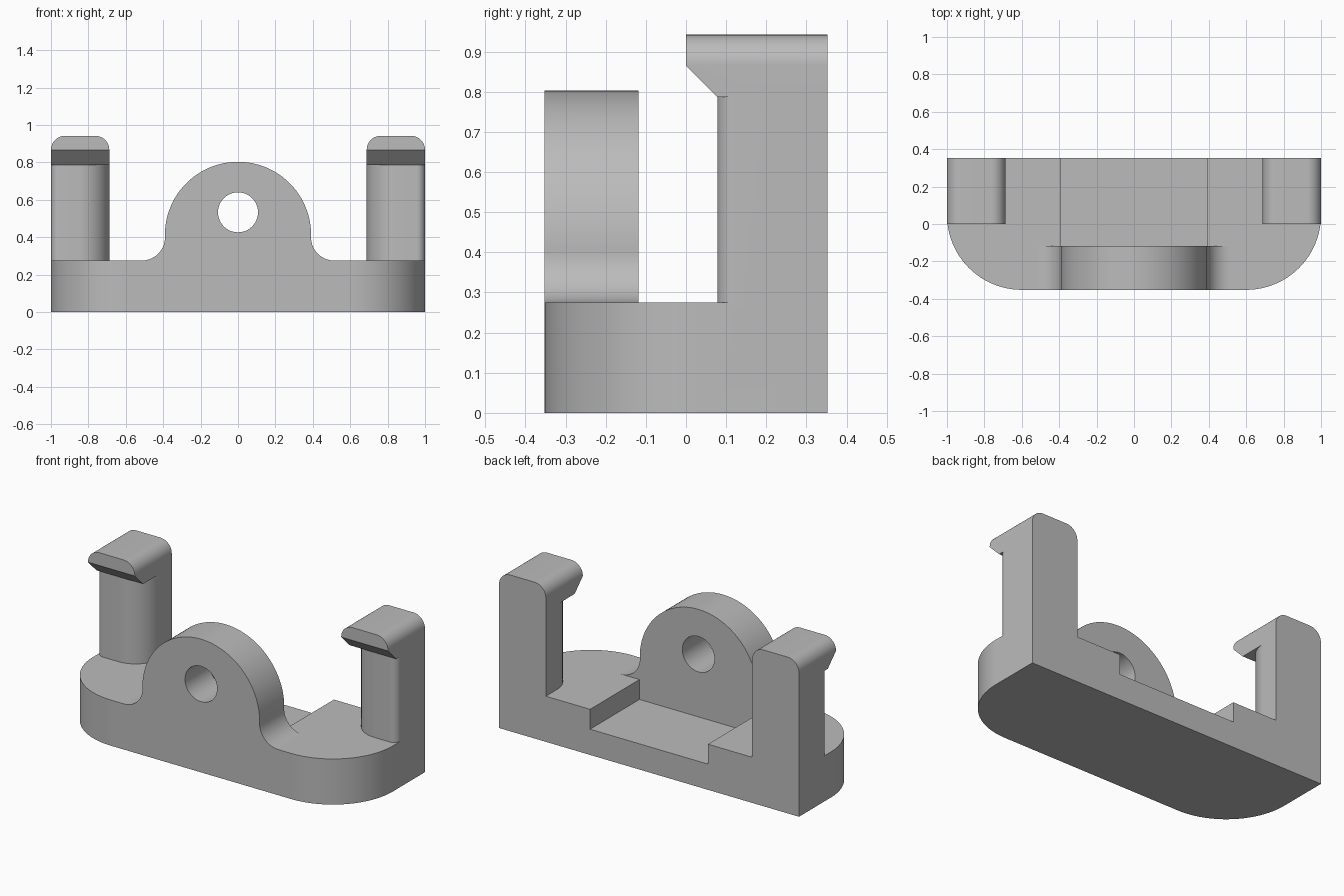
import bpy, bmesh, math

if "Cube" in bpy.data.objects:
    bpy.data.objects.remove(bpy.data.objects["Cube"])

grey = bpy.data.materials.new("plain grey")
grey.diffuse_color = (0.5, 0.5, 0.5, 1)
grey.use_nodes = True
grey.node_tree.nodes["Principled BSDF"].inputs["Base Color"].default_value = grey.diffuse_color


def arc(cx, cy, r, a0, a1, n=16):
    """Points along a circular arc, angles in degrees."""
    return [(cx + r * math.cos(math.radians(a0 + (a1 - a0) * i / n)),
             cy + r * math.sin(math.radians(a0 + (a1 - a0) * i / n)))
            for i in range(n + 1)]


def prism(name, pts, axis, lo, hi, round_top=0):
    """Extrude a closed 2D outline along an axis; optionally round its top side edges."""
    place = {"x": lambda p, d: (d, p[0], p[1]),
             "y": lambda p, d: (p[0], d, p[1]),
             "z": lambda p, d: (p[0], p[1], d)}[axis]
    bm = bmesh.new()
    a = [bm.verts.new(place(p, lo)) for p in pts]
    b = [bm.verts.new(place(p, hi)) for p in pts]
    bm.faces.new(a)
    bm.faces.new(b[::-1])
    for i in range(len(pts)):
        j = (i + 1) % len(pts)
        bm.faces.new((a[i], b[i], b[j], a[j]))
    bmesh.ops.recalc_face_normals(bm, faces=bm.faces)
    if round_top:
        top = max(v.co.z for v in bm.verts)
        edges = [e for e in bm.edges
                 if all(abs(v.co.z - top) < 1e-5 for v in e.verts)
                 and abs(e.verts[0].co.x - e.verts[1].co.x) < 1e-5]
        bmesh.ops.bevel(bm, geom=edges, offset=round_top, segments=10,
                        profile=0.5, affect='EDGES')
    me = bpy.data.meshes.new(name)
    bm.to_mesh(me)
    bm.free()
    me.materials.append(grey)
    ob = bpy.data.objects.new(name, me)
    bpy.context.collection.objects.link(ob)
    return ob


def combine(target, other, operation):
    """Boolean the second solid into the first and discard it."""
    mod = target.modifiers.new("combine", 'BOOLEAN')
    mod.operation, mod.solver, mod.object = operation, 'EXACT', other
    bpy.context.view_layer.objects.active = target
    bpy.ops.object.modifier_apply(modifier=mod.name)
    bpy.data.objects.remove(other, do_unlink=True)


BASE_TOP, FRONT, BACK = 0.275, -0.352, 0.352

# Base slab with large rounded front corners
outline = ([(1, BACK), (-1, BACK)]
           + arc(-0.6, FRONT + 0.4, 0.4, 180, 270, 24)
           + arc(0.6, FRONT + 0.4, 0.4, 270, 360, 24))
bracket = prism("clip_bracket", outline, "z", 0, BASE_TOP)

# Round lug, flared into the base by fillets
lug = ([(-0.515, 0.1), (0.515, 0.1)]
       + arc(0.515, 0.4, 0.125, 270, 180, 14)
       + arc(0, 0.412, 0.391, 0, 180, 48)
       + arc(-0.515, 0.4, 0.125, 0, -90, 14))
combine(bracket, prism("lug", lug, "y", FRONT, -0.118), 'UNION')

# Pin hole through the lug
combine(bracket, prism("pin_hole", arc(0, 0.533, 0.107, 0, 352.5, 47), "y", -0.6, 0.6),
        'DIFFERENCE')

# Shallow pocket behind the lug
pocket = [(-0.393, -0.118), (0.393, -0.118), (0.393, 0.6), (-0.393, 0.6)]
combine(bracket, prism("pocket", pocket, "z", 0.155, 0.9), 'DIFFERENCE')

# Pair of clip posts: rounded shaft with a forward hook on top
for s in (-1, 1):
    shaft = ([(1, BACK), (0.688, BACK)]
             + arc(0.688 + 0.165, 0.078 + 0.165, 0.165, 180, 270, 16)
             + arc(1 - 0.045, 0.078 + 0.045, 0.045, 270, 360, 8))
    post = prism("post", [(s * x, y) for x, y in shaft], "z", 0.1, 0.82)
    hook = [(0, 0.865), (0, 0.942), (BACK, 0.942), (BACK, 0.787), (0.078, 0.787)]
    lo, hi = sorted((s * 0.688, s * 1.0))
    combine(post, prism("hook", hook, "x", lo, hi, round_top=0.075), 'UNION')
    combine(bracket, post, 'UNION')

# Smooth curves, crisp edges, flat planes
bpy.ops.object.select_all(action='DESELECT')
bracket.select_set(True)
bpy.context.view_layer.objects.active = bracket
bpy.ops.object.shade_smooth_by_angle(angle=math.radians(25))
weighted = bracket.modifiers.new("flat planes", 'WEIGHTED_NORMAL')
weighted.keep_sharp = True
